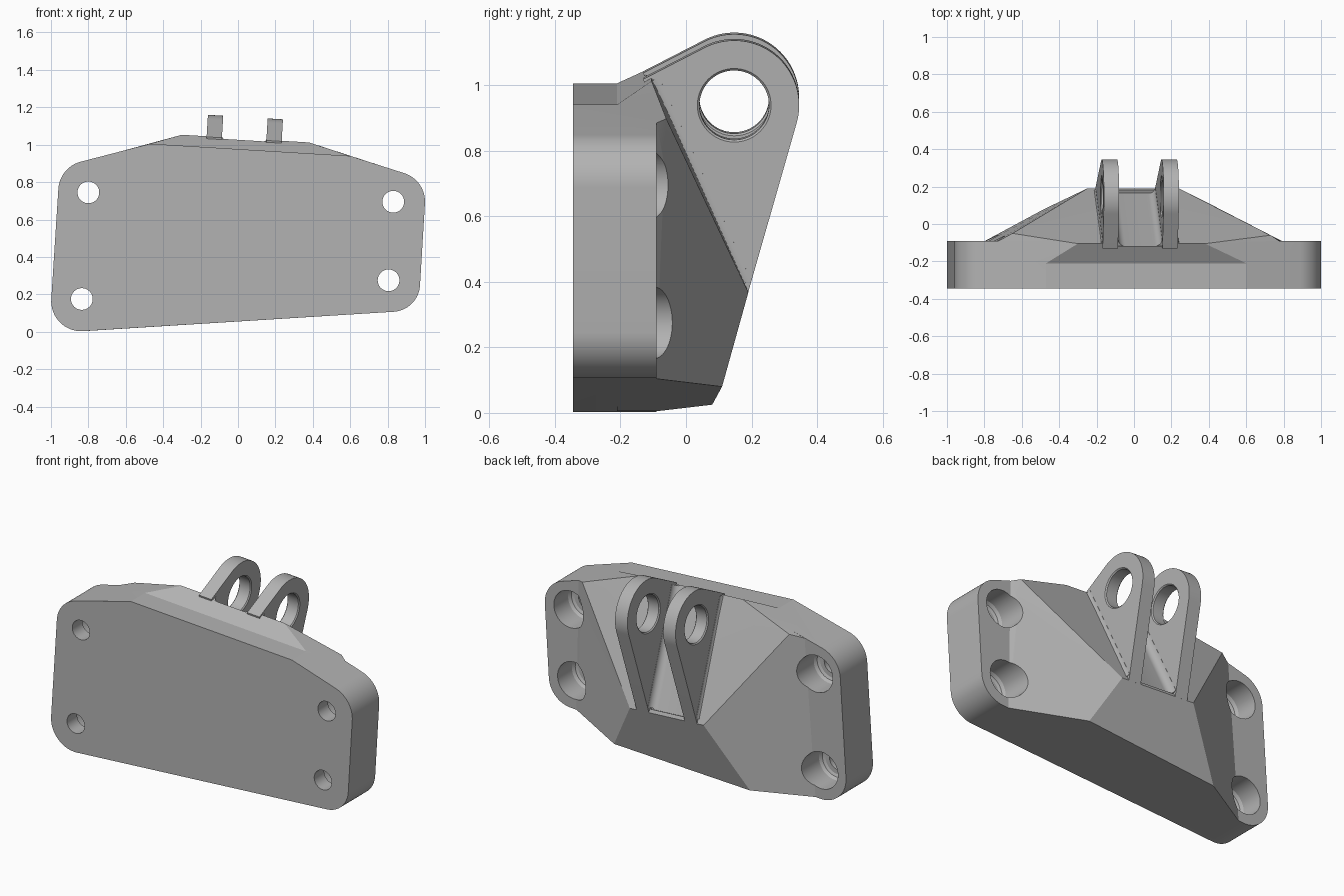
import bpy, bmesh, math
from mathutils import Vector, Matrix

if "Cube" in bpy.data.objects:
    bpy.data.objects.remove(bpy.data.objects["Cube"])

steel = bpy.data.materials.new("plain_grey")
steel.use_nodes = True
GREY = (0.45, 0.45, 0.45, 1)
steel.diffuse_color = GREY
steel.node_tree.nodes["Principled BSDF"].inputs["Base Color"].default_value = GREY


def finish(name, bm):
    bmesh.ops.recalc_face_normals(bm, faces=bm.faces)
    mesh = bpy.data.meshes.new(name)
    bm.to_mesh(mesh)
    bm.free()
    mesh.materials.append(steel)
    obj = bpy.data.objects.new(name, mesh)
    bpy.context.collection.objects.link(obj)
    return obj


def loft(name, loops):
    """Closed solid through a list of matching loops."""
    bm = bmesh.new()
    rings = [[bm.verts.new(p) for p in loop] for loop in loops]
    n = len(rings[0])
    for a, b in zip(rings, rings[1:]):
        for i in range(n):
            j = (i + 1) % n
            bm.faces.new((a[i], a[j], b[j], b[i]))
    bm.faces.new(rings[0])
    bm.faces.new(rings[-1])
    return finish(name, bm)


def hull(name, points):
    bm = bmesh.new()
    for p in points:
        bm.verts.new(p)
    bmesh.ops.convex_hull(bm, input=bm.verts)
    bmesh.ops.dissolve_limit(bm, angle_limit=math.radians(1), verts=bm.verts, edges=bm.edges)
    return finish(name, bm)


def combine(target, tool, operation):
    mod = target.modifiers.new(operation.title(), "BOOLEAN")
    mod.operation, mod.object, mod.solver = operation, tool, "EXACT"
    bpy.ops.object.select_all(action="DESELECT")
    bpy.context.view_layer.objects.active = target
    target.select_set(True)
    bpy.ops.object.modifier_apply(modifier=mod.name)
    bpy.data.objects.remove(tool)


def rounded(corners, steps=16):
    """Outline with each (x, z, radius) corner rounded."""
    out = []
    for i, (x, z, r) in enumerate(corners):
        p = Vector((x, z))
        if r == 0:
            out.append(p)
            continue
        a = (Vector(corners[i - 1][:2]) - p).normalized()
        b = (Vector(corners[(i + 1) % len(corners)][:2]) - p).normalized()
        half = a.angle(b) / 2
        centre = p + (a + b).normalized() * r / math.sin(half)
        start = p + a * r / math.tan(half) - centre
        end = p + b * r / math.tan(half) - centre
        sweep = math.pi - 2 * half
        for k in range(steps + 1):
            t = k / steps
            out.append(centre + (start * math.sin((1 - t) * sweep)
                                 + end * math.sin(t * sweep)) / math.sin(sweep))
    return out


def circle(r, n=64):
    return [(r * math.cos(math.tau * i / n), r * math.sin(math.tau * i / n)) for i in range(n)]


# Base plate with rounded corners
outline = rounded([(-1.01, -.008, .16), (.965, .115, .15), (1.007, .81, .16),
                   (.6, .94, 0), (-.47, 1.005, 0), (-.953, .88, .16)])
bracket = loft("bracket", [[(p.x, y, p.y) for p in outline] for y in (-.345, -.09)])

# Faceted body behind the plate
sides = [(-.724, .938), (-.796, .005), (.775, .884), (.789, .104)]
body = hull("body", [(x, y, z) for x, z in sides for y in (-.21, -.09)] + [
    (-.47, -.21, 1.005), (.6, -.21, .94), (-.3, -.105, 1.053), (.38, -.105, 1.012),
    (-.65, -.05, .957), (.73, -.06, .897), (-.25, .19, .396), (.24, .19, .367),
    (-.48, .08, .025), (.4, .11, .08)])
combine(bracket, body, "UNION")

# Tilted frame shared by the lugs, and the sloping face they stand on
frame = Matrix.Translation((.028, 0, .95)) @ Matrix.Rotation(.06, 4, "Y")
top, foot = Vector((-.105, .083)), Vector((.19, -.57))
along = foot - top
normal = Vector((-along.y, along.x)).normalized()


def local(u, y, w):
    return frame @ Vector((u, y, w))


def on_slope(u, t, n):
    p = top + along * t + normal * n
    return local(u, p.x, p.y)


# Shallow pocket between the lugs
FLOOR = -.018
pocket = loft("pocket_cutter", [[on_slope(u, t, n) for u, n in
              ((-.13, FLOOR), (.13, FLOOR), (.13, .06), (-.13, .06))] for t in (-.2, .97)])
combine(bracket, pocket, "DIFFERENCE")

# Pair of lugs with filleted roots and chamfered pin holes
HALF, ROOT, EYE = .041, .04, .147
arc = [math.radians(118 - 134 * k / 40) for k in range(41)]
profile = [(-.13, .08)] + [(EYE + .198 * math.cos(a), .198 * math.sin(a)) for a in arc]
profile += [(.19, -.57), (.14, -.56), (-.12, .03)]
fillet = []
for k in range(9):
    a = math.pi / 2 * k / 8
    fillet.append((HALF + .001 + ROOT * (1 - math.sin(a)), FLOOR + ROOT * (1 - math.cos(a))))
section = [(HALF + ROOT, -.05)] + fillet
section += [(-u, n) for u, n in reversed(section)]
for side in (-.16, .16):
    lug = loft("lug", [[local(side + s, y, w) for y, w in profile] for s in (-HALF, HALF)])
    root = loft("lug_root", [[on_slope(side + u, t, n) for u, n in section] for t in (.01, .96)])
    combine(bracket, root, "UNION")
    combine(bracket, lug, "UNION")
    pin = loft("pin_cutter", [[local(side + s, EYE + y, w) for y, w in circle(r)]
               for s, r in ((-.05, .122), (-.035, .106), (.035, .106), (.05, .122))])
    combine(bracket, pin, "DIFFERENCE")

# Counterbored bolt holes
rings = [(-.4, .058), (-.25, .058), (-.25, .085), (-.243, .1), (-.225, .11), (.1, .11)]
for x, z in ((-.835, .175), (-.8, .745), (.805, .275), (.83, .695)):
    bolt = loft("bolt_cutter", [[(x + a, y, z + b) for a, b in circle(r)] for y, r in rings])
    combine(bracket, bolt, "DIFFERENCE")

# Smooth curved walls, crisp edges
bpy.ops.object.select_all(action="DESELECT")
bracket.select_set(True)
bpy.context.view_layer.objects.active = bracket
bpy.ops.object.shade_smooth_by_angle(angle=math.radians(13))
